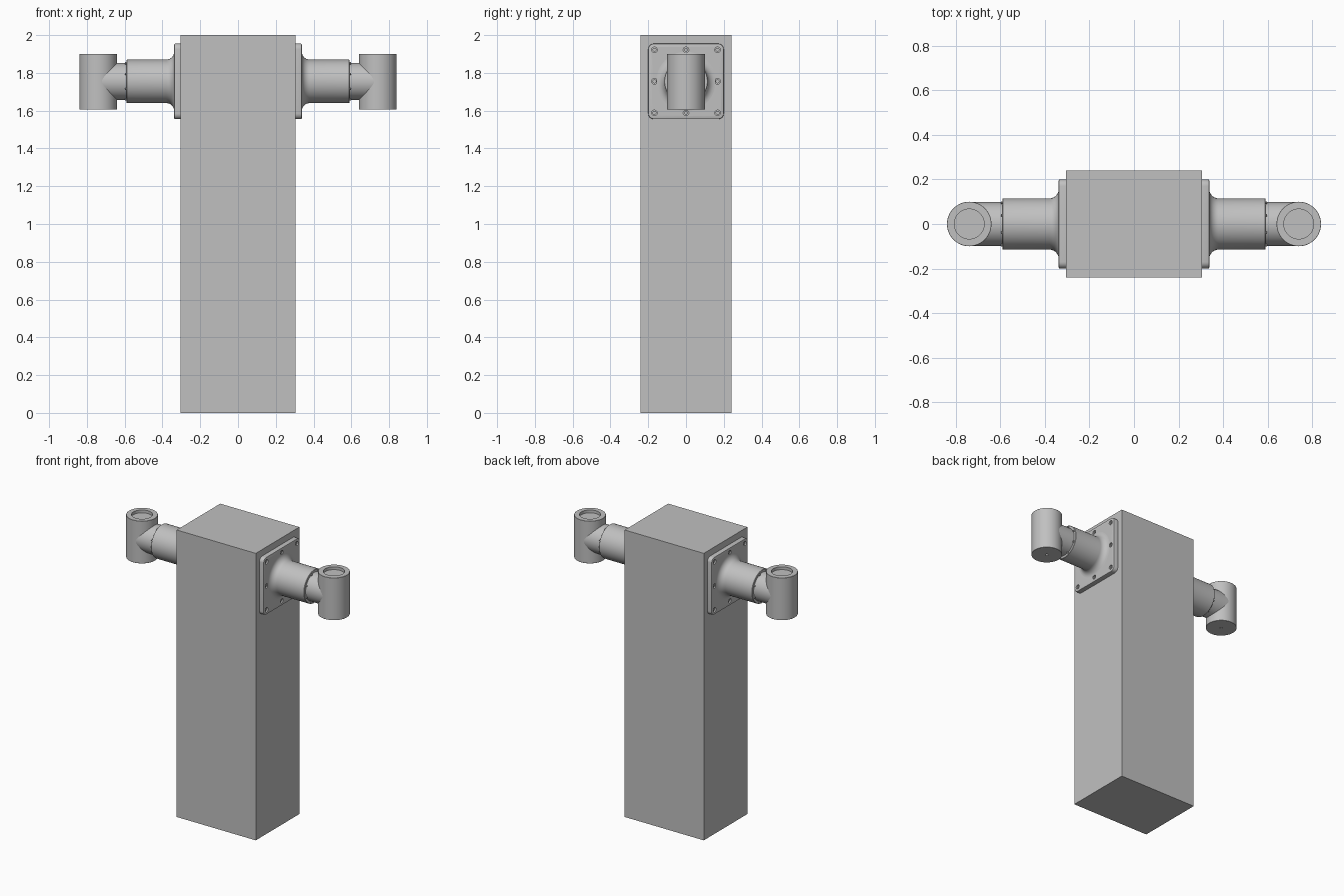
import bpy, bmesh, math
from mathutils import Vector

if "Cube" in bpy.data.objects:
    bpy.data.objects.remove(bpy.data.objects["Cube"])

AXIS_Z = 1.755          # height of the arm axis
FACE_X = 0.305          # side face of the column
PLATE_X = 0.338         # outer face of the mounting plate
ELBOW_X = 0.74          # axis of the upright end cylinder

grey = bpy.data.materials.new("light_grey")
grey.diffuse_color = (0.53, 0.53, 0.53, 1)
grey.use_nodes = True
grey.node_tree.nodes["Principled BSDF"].inputs["Base Color"].default_value = grey.diffuse_color


def finish(name, bm, smooth=True):
    bmesh.ops.recalc_face_normals(bm, faces=bm.faces)
    mesh = bpy.data.meshes.new(name)
    bm.to_mesh(mesh)
    bm.free()
    mesh.materials.append(grey)
    obj = bpy.data.objects.new(name, mesh)
    bpy.context.collection.objects.link(obj)
    if smooth:
        bpy.ops.object.select_all(action='DESELECT')
        obj.select_set(True)
        bpy.context.view_layer.objects.active = obj
        bpy.ops.object.shade_smooth_by_angle(angle=math.radians(30))
    return obj


def box(bm, lo, hi):
    bmesh.ops.create_cube(bm, size=1)
    for v in bm.verts:
        v.co = Vector([(a + b) / 2 + c * (b - a) for a, b, c in zip(lo, hi, v.co)])


def lathe(bm, profile, place, segs):
    """Closed turned solid; profile is (along axis, radius), place maps to space."""
    rings = []
    for a, r in profile:
        rings.append([bm.verts.new(place(a, r * math.cos(2 * math.pi * i / segs),
                                         r * math.sin(2 * math.pi * i / segs)))
                      for i in range(segs)])
    for p, q in zip(rings, rings[1:]):
        for i in range(segs):
            j = (i + 1) % segs
            bm.faces.new((p[i], p[j], q[j], q[i]))
    bm.faces.new(rings[0])
    bm.faces.new(rings[-1])


# Column
bm = bmesh.new()
box(bm, (-FACE_X, -0.24, 0), (FACE_X, 0.24, 2))
finish("column", bm, smooth=False)

for side, label in ((1, "right"), (-1, "left")):
    def along_x(dy=0, dz=0):
        return lambda a, u, v: (side * a, dy + u, AXIS_Z + dz + v)

    # Mounting plate with rounded corners and a softened outer rim
    bm = bmesh.new()
    x0, x1 = sorted((side * FACE_X, side * PLATE_X))
    box(bm, (x0, -0.2, AXIS_Z - 0.2), (x1, 0.2, AXIS_Z + 0.2))
    corners = [e for e in bm.edges
               if abs(e.verts[0].co.x - e.verts[1].co.x) > 0.01]
    bmesh.ops.bevel(bm, geom=corners, offset=0.03, segments=6, profile=0.5,
                    affect='EDGES')
    rim = [e for e in bm.edges
           if all(abs(v.co.x - side * PLATE_X) < 1e-4 for v in e.verts)]
    bmesh.ops.bevel(bm, geom=rim, offset=0.005, segments=2, profile=0.5,
                    affect='EDGES')
    plate = finish(label + "_mounting_plate", bm)

    # Eight stepped bolt holes
    bm = bmesh.new()
    for i in (-1, 0, 1):
        for j in (-1, 0, 1):
            if i or j:
                lathe(bm, [(PLATE_X + 0.01, 0.015), (PLATE_X - 0.01, 0.015),
                           (PLATE_X - 0.01, 0.008), (PLATE_X - 0.025, 0.008)],
                      along_x(i * 0.167, j * 0.167), 16)
    cutter = finish(label + "_bolt_hole_cutter", bm, smooth=False)
    cutter.hide_render = True
    cutter.hide_viewport = True
    cut = plate.modifiers.new("bolt_holes", 'BOOLEAN')
    cut.operation = 'DIFFERENCE'
    cut.solver = 'EXACT'
    cut.object = cutter

    # Sleeve flaring into the plate
    flare = 0.042
    bm = bmesh.new()
    profile = [(PLATE_X - 0.008, 0.115 + flare)]
    for k in range(9):
        t = math.pi / 2 * k / 8
        profile.append((PLATE_X + flare * (1 - math.cos(t)),
                        0.115 + flare * (1 - math.sin(t))))
    profile += [(0.588, 0.115), (0.59, 0.113)]
    lathe(bm, profile, along_x(), 64)
    finish(label + "_sleeve", bm)

    # Inner tube running into the elbow
    bm = bmesh.new()
    lathe(bm, [(0.56, 0.098), (ELBOW_X, 0.098)], along_x(), 64)
    finish(label + "_inner_tube", bm)

    # Ring of small screws on the sleeve end
    bm = bmesh.new()
    for k in range(8):
        t = math.radians(22.5 + 45 * k)
        lathe(bm, [(0.582, 0.006), (0.598, 0.006)],
              along_x(0.104 * math.cos(t), 0.104 * math.sin(t)), 10)
    finish(label + "_sleeve_screws", bm)

    # Upright cylinder: recessed top and small hole underneath
    bm = bmesh.new()
    lathe(bm, [(1.625, 0.009), (1.605, 0.009), (1.605, 0.099), (1.606, 0.1),
               (1.899, 0.1), (1.9, 0.099), (1.9, 0.067), (1.88, 0.067)],
          lambda a, u, v: (side * ELBOW_X + u, v, a), 64)
    finish(label + "_upright_cylinder", bm)
